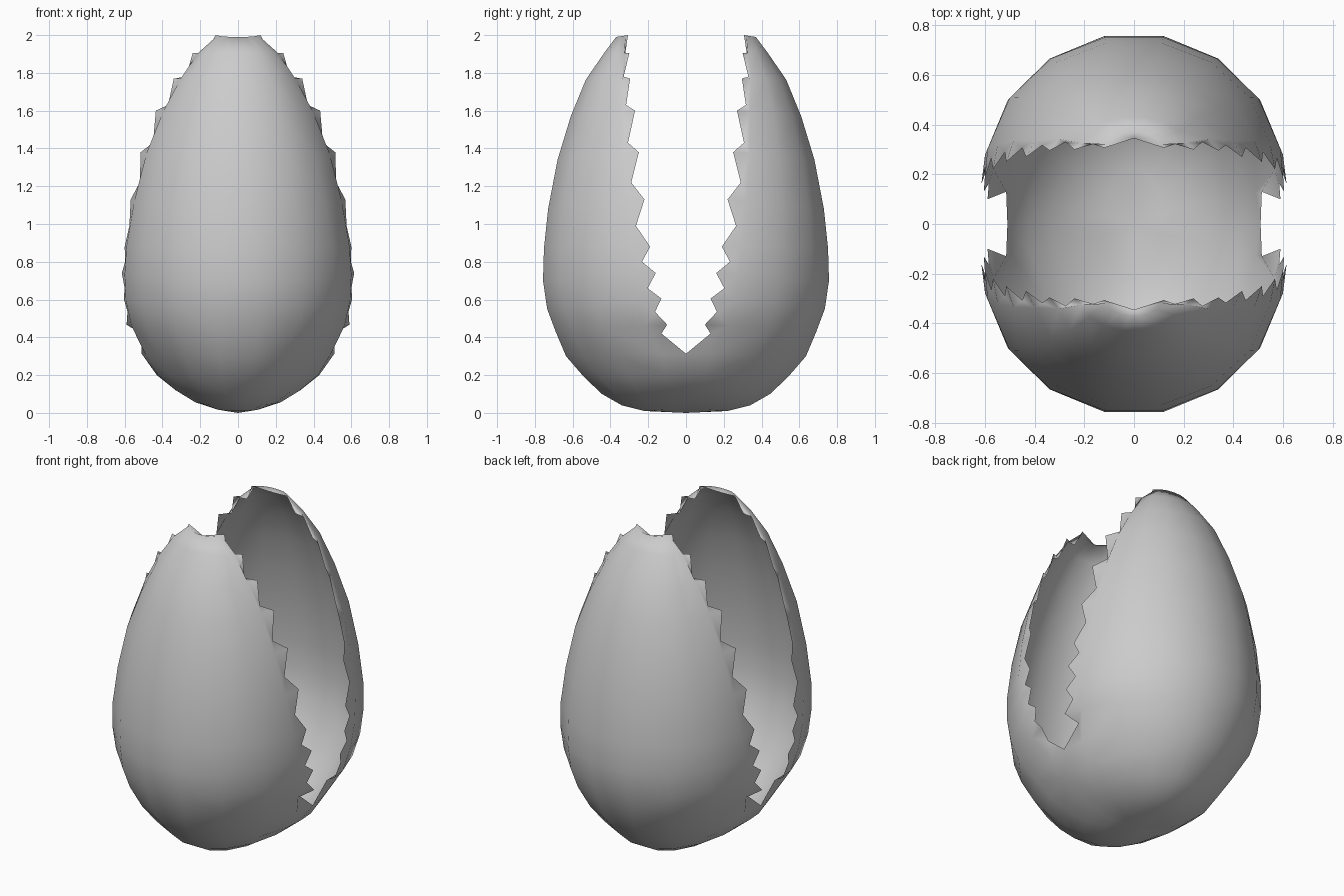
import bpy, bmesh, math

if "Cube" in bpy.data.objects:
    bpy.data.objects.remove(bpy.data.objects["Cube"])

# Rows from top to notch: tooth tip (x, y, z), body half width, back centre (y, z)
OPEN_ROWS = [
    (.120, .307, 2.00, .110, .37, 1.99),
    (.240, .300, 1.905, .215, .43, 1.91),
    (.340, .296, 1.77, .31, .53, 1.765),
    (.435, .270, 1.60, .405, .61, 1.57),
    (.515, .250, 1.38, .495, .68, 1.34),
    (.568, .220, 1.13, .56, .73, 1.08),
    (.600, .190, .88, .602, .752, .87),
    (.615, .160, .74, .612, .757, .70),
    (.605, .130, .605, .605, .735, .55),
    (.590, .100, .467, .575, .69, .43),
    (.510, .000, .313, .50, .635, .30),
]
# Closed bottom rows: half width, edge z, back centre (y, z)
BOTTOM_ROWS = [(.43, .20, .54, .19), (.33, .12, .445, .10),
               (.23, .06, .34, .04), (.125, .025, .22, .01)]
# Notches between neighbouring teeth: (x, y, z)
VALLEYS = [(.165, .322, 1.90), (.275, .33, 1.78), (.37, .317, 1.63), (.45, .307, 1.43),
           (.52, .29, 1.22), (.575, .265, .99), (.598, .233, .80), (.60, .203, .66),
           (.585, .164, .535), (.515, .13, .42)]
ANGLES = [-78.75 + 22.5 * k for k in range(8)]

bm = bmesh.new()


def add_row(xe, ye, ze, xb, yc, zc):
    """One half ring, from the left edge over the back to the right edge."""
    k = math.cos(math.radians(11.25))
    row = [bm.verts.new((-xe, ye, ze))]
    for a in ANGLES:
        s, c = math.sin(math.radians(a)), math.cos(math.radians(a)) / k
        row.append(bm.verts.new((xb * s, ye + (yc - ye) * c, ze + (zc - ze) * c)))
    row.append(bm.verts.new((xe, ye, ze)))
    return row


rows = [add_row(*r) for r in OPEN_ROWS]
rows += [add_row(x, 0, z, x, y, zc) for x, z, y, zc in BOTTOM_ROWS]

# Shell wall
for i in range(len(rows) - 1):
    a, b = rows[i], rows[i + 1]
    toothed = i < len(VALLEYS)
    for j in range(1, 8) if toothed else range(9):
        bm.faces.new((a[j], a[j + 1], b[j + 1], b[j]))
    # Jagged edge on both sides
    if toothed:
        x, y, z = VALLEYS[i]
        v = bm.verts.new((x, y, z))
        for f in ((a[8], a[9], v), (a[8], v, b[8]), (b[8], v, b[9])):
            bm.faces.new(f)
        v = bm.verts.new((-x, y, z))
        for f in ((a[0], a[1], v), (a[1], b[1], v), (b[1], b[0], v)):
            bm.faces.new(f)

# Tip cap and bottom cap
tip = bm.verts.new((0, .345, 1.975))
pole = bm.verts.new((0, 0, 0))
for j in range(9):
    bm.faces.new((tip, rows[0][j + 1], rows[0][j]))
    bm.faces.new((rows[-1][j], rows[-1][j + 1], pole))

for f in bm.faces:
    f.smooth = True
mesh = bpy.data.meshes.new("cracked_shell")
bm.to_mesh(mesh)
bm.free()
shell = bpy.data.objects.new("cracked_shell", mesh)
bpy.context.collection.objects.link(shell)

# Front half mirrors the back half and joins it below the notch
mirror = shell.modifiers.new("front_half", 'MIRROR')
mirror.use_axis = (False, True, False)
mirror.merge_threshold = 0.001

grey = bpy.data.materials.new("shell_grey")
grey.diffuse_color = (.6, .6, .6, 1)
grey.use_nodes = True
grey.node_tree.nodes["Principled BSDF"].inputs["Base Color"].default_value = grey.diffuse_color
mesh.materials.append(grey)
